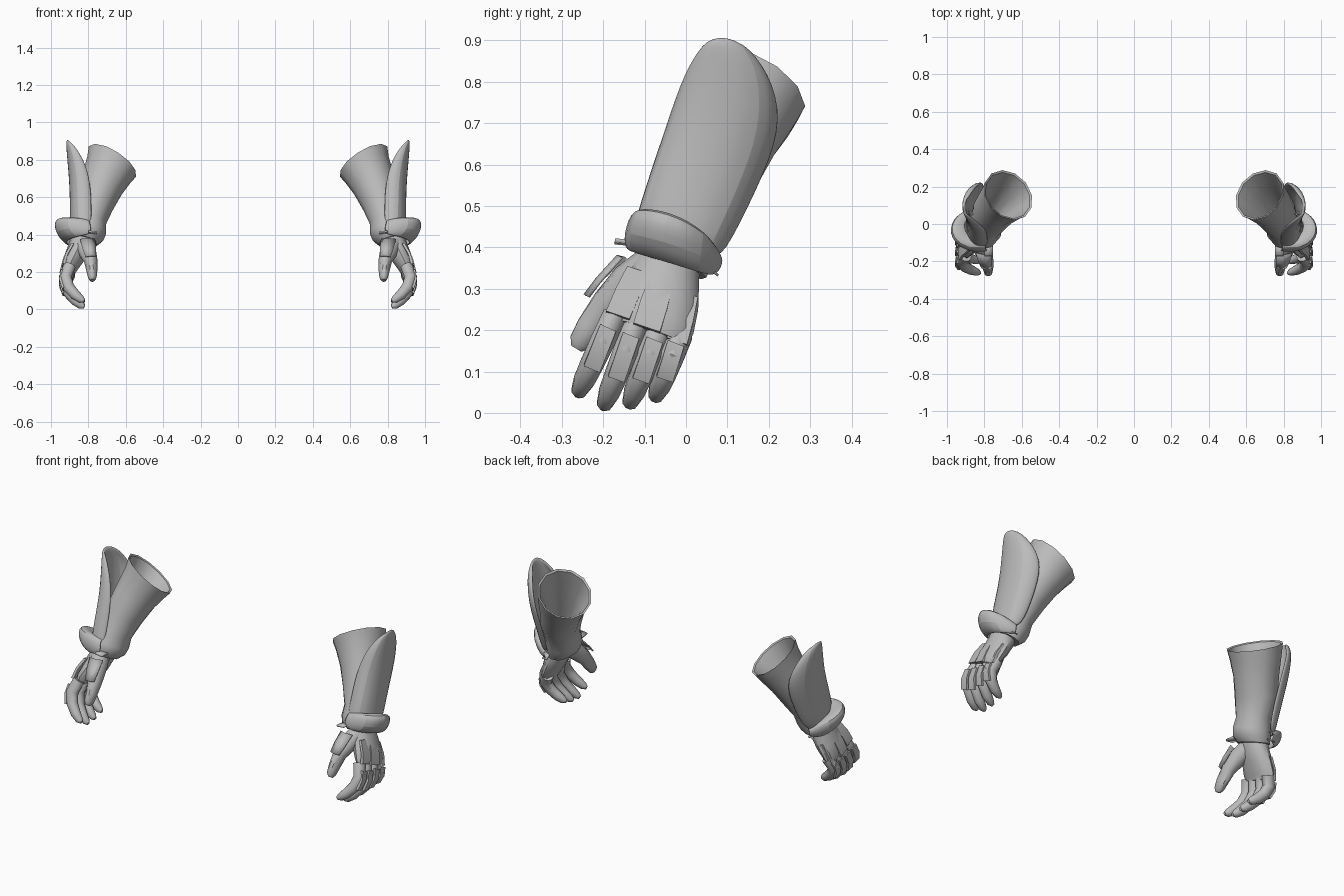
import bpy, bmesh, math
from mathutils import Vector as V

grey = bpy.data.materials.new("plain_grey")
grey.diffuse_color = (0.5, 0.5, 0.5, 1)


def finish(name, bm, subsurf=0, solid=0, angle=40):
    """Turn a bmesh into a mirrored, smooth-shaded object."""
    bmesh.ops.recalc_face_normals(bm, faces=bm.faces)
    me = bpy.data.meshes.new(name)
    bm.to_mesh(me)
    bm.free()
    me.materials.append(grey)
    ob = bpy.data.objects.new(name, me)
    bpy.context.collection.objects.link(ob)
    bpy.context.view_layer.objects.active = ob
    ob.select_set(True)
    bpy.ops.object.shade_smooth_by_angle(angle=math.radians(angle))
    ob.select_set(False)
    if solid:
        m = ob.modifiers.new("thickness", 'SOLIDIFY')
        m.thickness, m.offset = solid, 0
    if subsurf:
        m = ob.modifiers.new("round", 'SUBSURF')
        m.levels = m.render_levels = subsurf
    m = ob.modifiers.new("pair", 'MIRROR')
    m.use_mirror_merge = False
    return ob


def loft(name, rings, sides=12, normals=None, shift=0.0, subsurf=0):
    """Skin rings of (centre, radius across, radius along y); 4 sides give a slab."""
    bm = bmesh.new()
    loops = []
    cs = [V(r[0]) for r in rings]
    for i, (c, a, b) in enumerate(rings):
        n = V(normals[i]) if normals else cs[min(i + 1, len(cs) - 1)] - cs[max(i - 1, 0)]
        n.normalize()
        u = V((0, 1, 0)).cross(n).normalized()
        v = n.cross(u)
        k = math.sqrt(2) if sides == 4 else 1
        ph = math.pi / 4 if sides == 4 else 0
        loop = []
        for j in range(sides):
            t = 2 * math.pi * j / sides + ph
            loop.append(bm.verts.new(cs[i] + u * (shift + k * a * math.cos(t)) + v * k * b * math.sin(t)))
        loops.append(loop)
    for p, q in zip(loops, loops[1:]):
        for j in range(sides):
            k = (j + 1) % sides
            bm.faces.new((p[j], p[k], q[k], q[j]))
    bm.faces.new(loops[0])
    bm.faces.new(loops[-1])
    return finish(name, bm, subsurf)


def sheet(name, rows, solid, subsurf=2):
    """Curved plate through rows of points."""
    bm = bmesh.new()
    g = [[bm.verts.new(p) for p in r] for r in rows]
    for a, b in zip(g, g[1:]):
        for j in range(len(a) - 1):
            bm.faces.new((a[j], a[j + 1], b[j + 1], b[j]))
    return finish(name, bm, subsurf, solid)


# Hollow sleeve: outside from wrist to rim, then back down the inside
low, mid, top = (-.2, .35, .9), (-.4, .38, .83), (-.5, .4, .77)
loft("sleeve", [
    ((.828, -.04, .36), .075, .095), ((.812, -.035, .39), .095, .105),
    ((.80, -.02, .425), .097, .105), ((.79, .005, .475), .087, .1),
    ((.765, .055, .575), .105, .117), ((.728, .10, .665), .118, .122),
    ((.692, .138, .745), .135, .137), ((.672, .155, .79), .15, .145),
    ((.674, .153, .786), .139, .134), ((.72, .10, .68), .095, .1),
    ((.79, .02, .50), .06, .065)],
    normals=[low, low, low, low, mid, mid, top, top, top, mid, low])

# Long outer guard along the forearm, rising above the sleeve
sheet("forearm_guard", [
    [(.885, .045, .89), (.91, .06, .905), (.912, .09, .912), (.905, .125, .9), (.88, .15, .88)],
    [(.82, .0, .80), (.885, .005, .84), (.912, .09, .84), (.9, .18, .83), (.84, .215, .79)],
    [(.785, -.035, .68), (.86, -.05, .69), (.9, .06, .69), (.885, .19, .69), (.80, .23, .68)],
    [(.78, -.08, .54), (.86, -.1, .55), (.895, 0, .55), (.88, .135, .54), (.80, .17, .54)],
    [(.78, -.12, .42), (.85, -.135, .42), (.9, -.05, .41), (.89, .06, .38), (.82, .08, .36)]], .022)

# Flared cuff sweeping out from the wrist
sheet("flared_cuff", [
    [(.78, -.14, .40), (.86, -.145, .39), (.92, -.05, .365), (.91, .04, .335), (.84, .07, .33)],
    [(.78, -.145, .44), (.92, -.15, .43), (.985, -.06, .41), (.95, .04, .375), (.85, .09, .355)],
    [(.79, -.12, .48), (.92, -.135, .51), (1.005, -.045, .505), (.965, .05, .45), (.85, .09, .375)],
    [(.79, -.08, .47), (.87, -.085, .47), (.91, -.02, .46), (.89, .04, .42), (.82, .07, .38)]], .012)

# Palm
pn = (-.25, .33, .9)
loft("palm", [
    ((.83, -.04, .39), .062, .078), ((.842, -.045, .345), .062, .082),
    ((.872, -.063, .28), .056, .098), ((.9, -.082, .225), .045, .106),
    ((.908, -.09, .195), .034, .098)], normals=[low, low, pn, pn, pn])

# Curled fingers with armour segments on their backs: base y, base z, tip y, tip z
xs, ts = (.9, .924, .905, .87, .838, .822), (0, .33, .62, .83, .96, 1)
rs = (.033, .034, .031, .028, .021, .01)
for name, by, bz, ty, tz in (("index", -.172, .235, -.262, .045), ("middle", -.118, .22, -.2, .013),
                             ("ring", -.062, .205, -.138, .018), ("little", -.013, .19, -.075, .036)):
    def at(t, x):
        return (x, by + (ty - by) * t, bz + (tz - bz) * t)
    loft(name + "_finger", [(at(t, x), r, r * .93) for t, x, r in zip(ts, xs, rs)], sides=10)
    loft(name + "_finger_plate", [(at(t, x), .006, .021) for t, x in ((.62, .905), (.4, .92), (.18, .914))],
         sides=4, shift=.03)

# Thumb and its plate
loft("thumb", [((.83, -.075, .36), .05, .05), ((.808, -.135, .315), .05, .05),
               ((.787, -.19, .26), .036, .042), ((.781, -.232, .205), .029, .036),
               ((.779, -.256, .17), .023, .029), ((.779, -.265, .155), .011, .015)], sides=10)
sheet("thumb_plate", [[(.765, -.145, .375), (.80, -.165, .38), (.845, -.155, .375)],
                      [(.76, -.20, .325), (.79, -.215, .325), (.83, -.205, .32)],
                      [(.76, -.235, .285), (.785, -.245, .285), (.815, -.235, .28)]], .006, 0)

# Three plates on the back of the hand
for i, (y, z, y2, z2, w) in enumerate(((-.165, .235, -.118, .345, .03), (-.095, .205, -.058, .325, .034),
                                       (-.022, .172, .008, .285, .026))):
    loft("hand_plate_%d" % (i + 1), [((.945 - .012 * abs(i - 1), y, z), .007, w),
                                    ((.93 - .012 * abs(i - 1), (y + y2) / 2, (z + z2) / 2), .007, w),
                                    ((.9 - .014 * abs(i - 1), y2, z2), .007, w * .85)], sides=4,
         normals=[pn] * 3)

# Strap ends sticking out at the wrist
sheet("front_strap_end", [[(.755, -.10, .405), (.755, -.172, .412)], [(.80, -.10, .41), (.80, -.172, .417)]], .01, 0)
sheet("back_strap_end", [[(.84, .04, .36), (.84, .078, .332)], [(.87, .04, .36), (.87, .078, .332)]], .006, 0)
